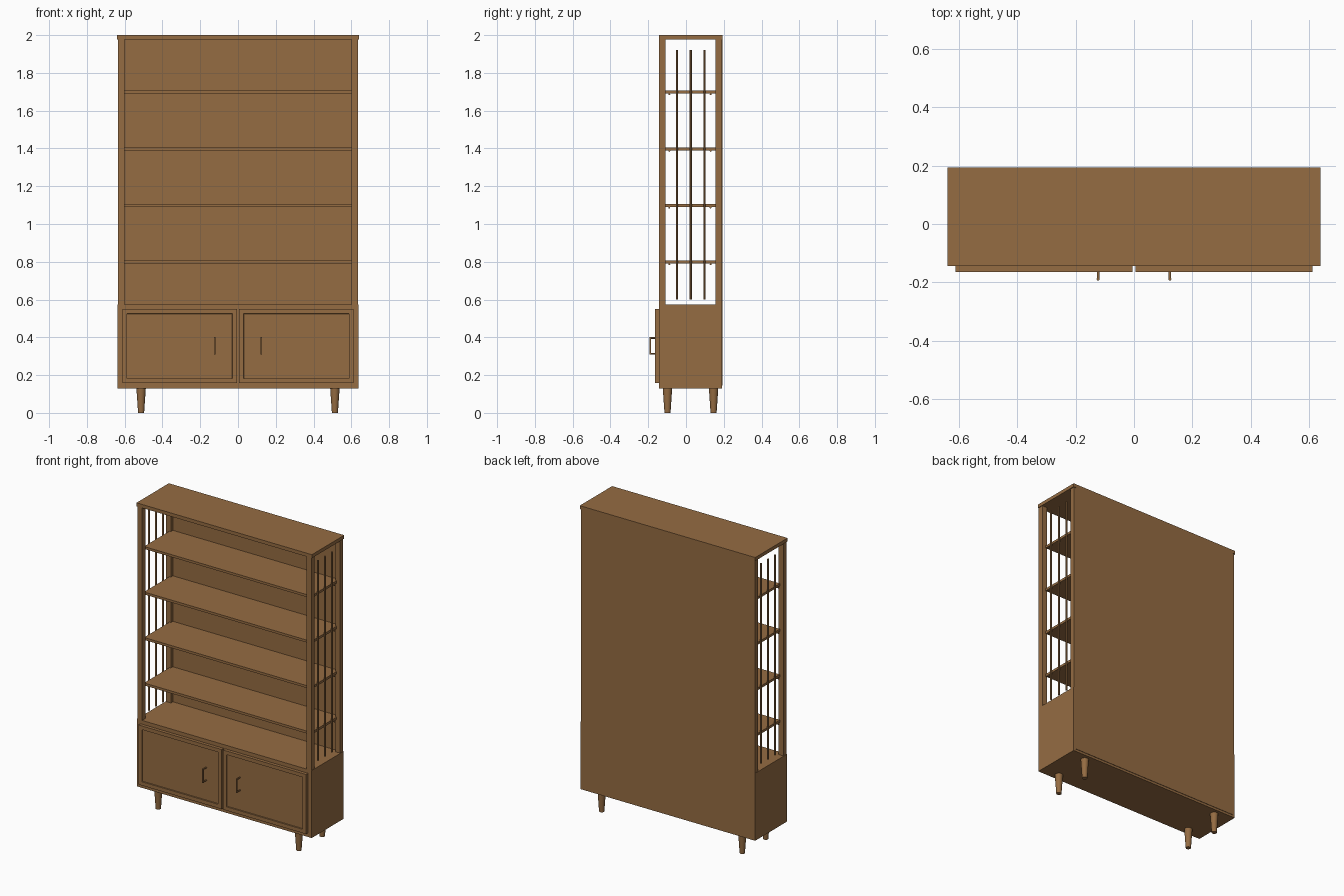
import bpy
import bmesh
from mathutils import Matrix, Vector

cube = bpy.data.objects.get("Cube")
if cube:
    bpy.data.objects.remove(cube, do_unlink=True)

wood = bpy.data.materials.new("warm_wood")
wood.use_nodes = True
wood.diffuse_color = (0.30, 0.15, 0.055, 1)
wood.node_tree.nodes["Principled BSDF"].inputs["Base Color"].default_value = wood.diffuse_color


def finish(name, bm, smooth=False):
    mesh = bpy.data.meshes.new(name)
    bmesh.ops.recalc_face_normals(bm, faces=bm.faces[:])
    bm.to_mesh(mesh)
    bm.free()
    mesh.materials.append(wood)
    obj = bpy.data.objects.new(name, mesh)
    bpy.context.collection.objects.link(obj)
    if smooth:
        bpy.ops.object.select_all(action="DESELECT")
        obj.select_set(True)
        bpy.context.view_layer.objects.active = obj
        bpy.ops.object.shade_smooth_by_angle()
    return obj


def box_mesh(lo, hi):
    lo, hi = Vector(lo), Vector(hi)
    bm = bmesh.new()
    bmesh.ops.create_cube(bm, size=1, matrix=Matrix.Translation((lo + hi) / 2)
                          @ Matrix.Diagonal((hi - lo).to_4d()))
    return bm


def box(name, lo, hi):
    return finish(name, box_mesh(lo, hi))


def rod(name, start, end, r1, r2, sides=16):
    start, end = Vector(start), Vector(end)
    axis = end - start
    bm = bmesh.new()
    turn = axis.to_track_quat("Z", "Y").to_matrix().to_4x4()
    bmesh.ops.create_cone(bm, cap_ends=True, segments=sides, radius1=r1, radius2=r2,
                          depth=axis.length, matrix=Matrix.Translation((start + end) / 2) @ turn)
    return finish(name, bm, smooth=True)


FRONT, BACK = -0.143, 0.193
CABINET_BOTTOM, CABINET_TOP = 0.13, 0.575
SHELF_HEIGHTS = (0.79, 1.09, 1.39, 1.69)

# Carcass, top board and back panel
box("cabinet", (-0.638, FRONT, CABINET_BOTTOM), (0.638, BACK - 0.003, CABINET_TOP))
box("top_board", (-0.64, FRONT - 0.001, 1.977), (0.64, BACK, 2))
box("back_panel", (-0.62, 0.178, 0.145), (0.62, BACK, 1.977))

# Open shelves
for i, z in enumerate(SHELF_HEIGHTS):
    box(f"shelf_{i + 1}", (-0.61, -0.108, z), (0.61, 0.178, z + 0.016))

for side, s in (("left", 1), ("right", -1)):
    # Corner posts
    x0, x1 = sorted((s * 0.6, s * 0.635))
    box(f"front_post_{side}", (x0, FRONT, CABINET_TOP), (x1, -0.108, 1.977))
    box(f"back_post_{side}", (x0, 0.157, CABINET_TOP), (x1, BACK - 0.003, 1.977))

    # Upright side rods
    for i in range(3):
        y = -0.048 + i * 0.073
        rod(f"side_rod_{side}_{i + 1}", (s * 0.617, y, 0.6), (s * 0.617, y, 1.92), 0.006, 0.006, 12)

    # Shelf support pins
    for i, z in enumerate(SHELF_HEIGHTS):
        for end, y in (("front", -0.088), ("back", 0.13)):
            rod(f"shelf_pin_{end}_{side}_{i + 1}", (s * 0.6, y, z - 0.003),
                (s * 0.615, y, z - 0.003), 0.005, 0.005, 8)

    # Door with a recessed centre
    x0, x1 = sorted((s * 0.005, s * 0.612))
    bm = box_mesh((x0, -0.164, 0.157), (x1, FRONT, 0.55))
    bm.normal_update()
    face = min(bm.faces, key=lambda f: f.calc_center_median().y)
    bmesh.ops.inset_region(bm, faces=[face], thickness=0.035)
    bmesh.ops.inset_region(bm, faces=[face], thickness=0.001, depth=-0.008)
    finish(f"door_{side}", bm)

    # Bar handle
    hx = s * 0.123
    rod(f"handle_bar_{side}", (hx, -0.189, 0.308), (hx, -0.189, 0.402), 0.005, 0.005)
    for end, z in (("top", 0.397), ("bottom", 0.313)):
        rod(f"handle_stem_{end}_{side}", (hx, -0.155, z), (hx, -0.189, z), 0.0045, 0.0045)

    # Tapered legs
    for end, y in (("front", -0.098), ("back", 0.146)):
        rod(f"leg_{end}_{side}", (s * 0.513, y, 0), (s * 0.513, y, 0.132), 0.016, 0.025, 24)
